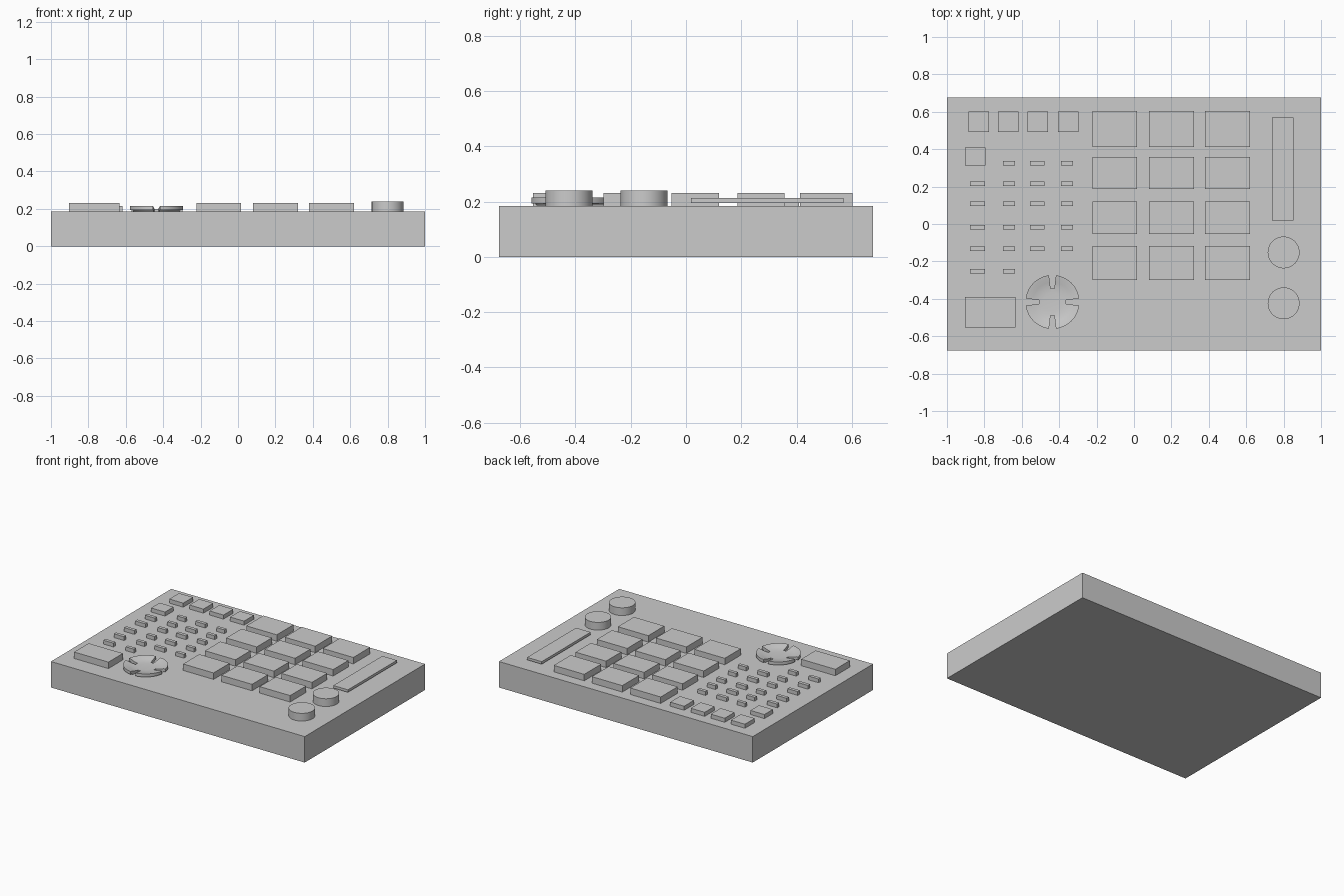
import bpy, bmesh, math
from mathutils import Vector

if "Cube" in bpy.data.objects:
    bpy.data.objects.remove(bpy.data.objects["Cube"])

TOP = 0.185  # deck height


def finish(name, bm):
    bmesh.ops.recalc_face_normals(bm, faces=bm.faces)
    me = bpy.data.meshes.new(name)
    bm.to_mesh(me)
    bm.free()
    ob = bpy.data.objects.new(name, me)
    bpy.context.collection.objects.link(ob)
    return ob


def box(name, x0, x1, y0, y1, z0, z1):
    bm = bmesh.new()
    bmesh.ops.create_cube(bm, size=1)
    for v in bm.verts:
        v.co = (x0 if v.co.x < 0 else x1, y0 if v.co.y < 0 else y1,
                z0 if v.co.z < 0 else z1)
    return finish(name, bm)


def select_only(ob):
    bpy.ops.object.select_all(action='DESELECT')
    bpy.context.view_layer.objects.active = ob
    ob.select_set(True)


def smooth(ob):
    select_only(ob)
    bpy.ops.object.shade_smooth_by_angle(angle=math.radians(30))


def revolve(name, profile, x, y, steps=64):
    bm = bmesh.new()
    vs = [bm.verts.new((r, 0, z)) for r, z in profile]
    es = [bm.edges.new(p) for p in zip(vs, vs[1:])]
    bmesh.ops.spin(bm, geom=vs + es, cent=(0, 0, 0), axis=(0, 0, 1),
                   angle=math.tau, steps=steps, use_duplicate=False)
    bmesh.ops.remove_doubles(bm, verts=bm.verts, dist=1e-5)
    ob = finish(name, bm)
    ob.location = (x, y, 0)
    return ob


# Main housing
box("housing", -1, 1, -0.677, 0.677, 0, TOP)

# Large pads, 3 x 4
for x in (-0.103, 0.2, 0.5):
    for y0, y1 in ((0.412, 0.603), (0.186, 0.357), (-0.053, 0.119), (-0.299, -0.118)):
        box("pad", x - 0.12, x + 0.12, y0, y1, TOP, 0.231)

# Square buttons
for x in (-0.831, -0.672, -0.514, -0.352):
    box("square_button", x - 0.055, x + 0.055, 0.492, 0.602, TOP, 0.214)
box("square_button", -0.904, -0.794, 0.313, 0.409, TOP, 0.214)

# Small buttons; first row skips the left column, last row has only two
rows = (0.325, 0.215, 0.108, -0.017, -0.132, -0.252)
cols = ((-0.837, 0.04), (-0.668, 0.032), (-0.517, 0.039), (-0.358, 0.032))
for r, y in enumerate(rows):
    for c, (x, h) in enumerate(cols):
        if (r == 0 and c == 0) or (r == 5 and c > 1):
            continue
        box("small_button", x - h, x + h, y - 0.012, y + 0.012, TOP, 0.212)

# Large button and slider strip (strip sits just above the deck)
box("large_button", -0.904, -0.634, -0.553, -0.39, TOP, 0.231)
box("slider_strip", 0.738, 0.853, 0.019, 0.57, 0.195, 0.213)

# Two round knobs
for y in (-0.152, -0.424):
    smooth(revolve("knob", [(0, TOP), (0.085, TOP), (0.085, 0.24), (0, 0.24)], 0.8, y))

# Dished wheel on a stepped foot, with four tapered slots
wheel = revolve("dished_wheel",
                [(0, 0.186), (0.125, 0.186), (0.13, 0.193), (0.144, 0.193), (0.144, 0.215),
                 (0.13, 0.213), (0.105, 0.206), (0.08, 0.201), (0.05, 0.199), (0, 0.199)],
                -0.436, -0.417)
bm = bmesh.new()
for k in range(4):
    a = k * math.pi / 2
    d, n = Vector((math.cos(a), math.sin(a), 0)), Vector((-math.sin(a), math.cos(a), 0))
    pts = [d * 0.072 - n * 0.01, d * 0.16 - n * 0.021,
           d * 0.16 + n * 0.021, d * 0.072 + n * 0.01]
    lo = [bm.verts.new(p + Vector((0, 0, 0.15))) for p in pts]
    hi = [bm.verts.new(p + Vector((0, 0, 0.25))) for p in pts]
    bm.faces.new(lo)
    bm.faces.new(hi)
    for i in range(4):
        j = (i + 1) % 4
        bm.faces.new((lo[i], lo[j], hi[j], hi[i]))
cutter = finish("slot_cutter", bm)
cutter.location = wheel.location
cutter.hide_render = True
mod = wheel.modifiers.new("slots", 'BOOLEAN')
mod.operation = 'DIFFERENCE'
mod.solver = 'EXACT'
mod.object = cutter
select_only(wheel)
bpy.ops.object.modifier_apply(modifier=mod.name)
bpy.data.objects.remove(cutter)
smooth(wheel)
